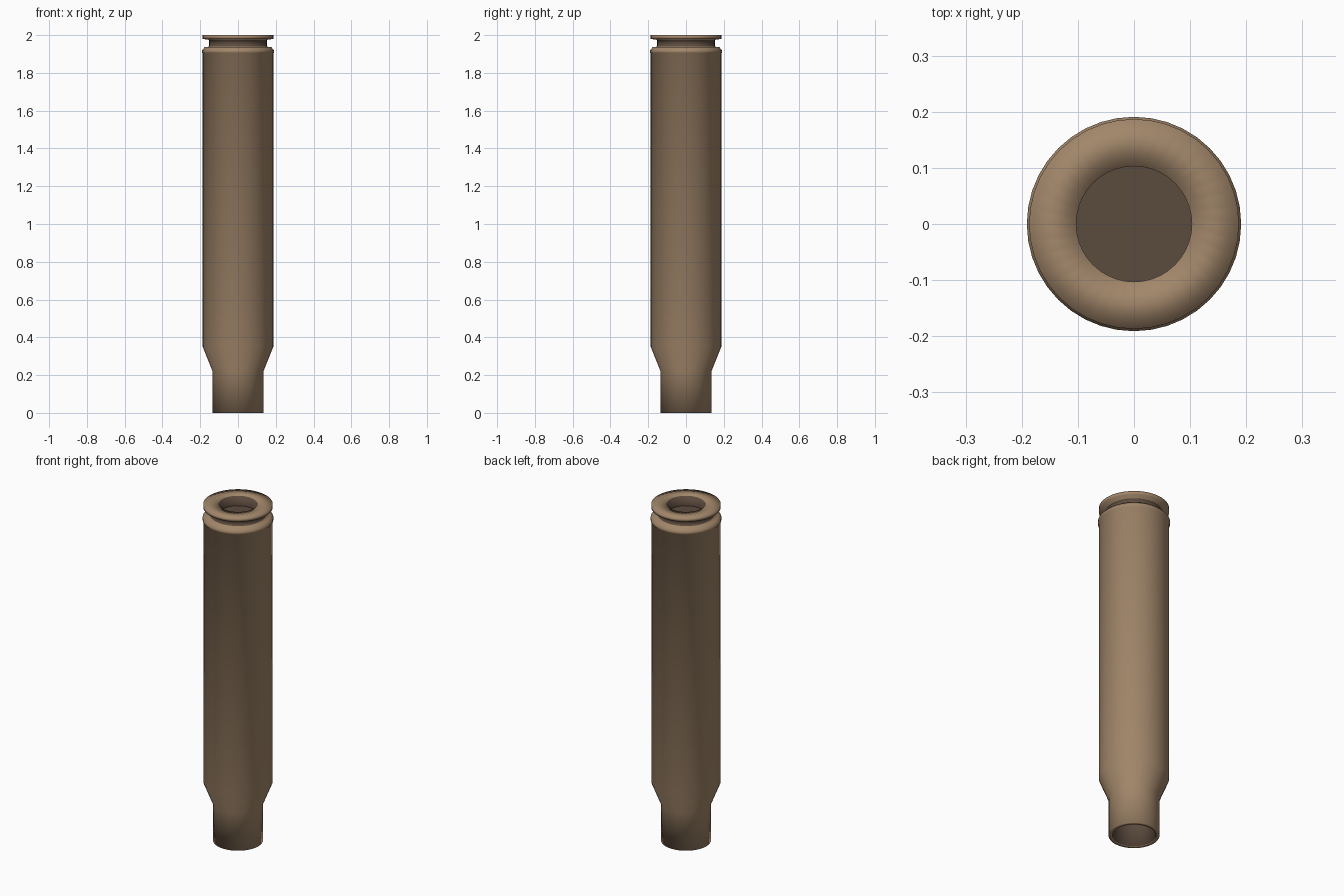
import bpy, bmesh, math

if "Cube" in bpy.data.objects:
    bpy.data.objects.remove(bpy.data.objects["Cube"])

SIDES = 40


def material(name, color):
    m = bpy.data.materials.new(name)
    m.diffuse_color = (*color, 1)
    m.use_nodes = True
    m.node_tree.nodes["Principled BSDF"].inputs["Base Color"].default_value = m.diffuse_color
    return m


brass = material("dull brass", (0.36, 0.24, 0.145))
dark = material("dark brown", (0.105, 0.07, 0.047))


def finish(bm, name):
    mesh = bpy.data.meshes.new(name)
    bm.to_mesh(mesh)
    bm.free()
    mesh.materials.append(brass)
    mesh.materials.append(dark)
    for p in mesh.polygons:
        p.use_smooth = True
    obj = bpy.data.objects.new(name, mesh)
    bpy.context.collection.objects.link(obj)
    return obj


def lathe(name, profile, dark_bands):
    """Spin (radius, z) points around z; listed bands get the dark colour."""
    bm = bmesh.new()
    rings = []
    for r, z in profile:
        rings.append([bm.verts.new((r * math.cos(2 * math.pi * i / SIDES),
                                    r * math.sin(2 * math.pi * i / SIDES), z))
                      for i in range(SIDES)])
    for n, (a, b) in enumerate(zip(rings, rings[1:])):
        for i in range(SIDES):
            j = (i + 1) % SIDES
            f = bm.faces.new((a[i], a[j], b[j], b[i]))
            f.material_index = int(n in dark_bands)
    return finish(bm, name)


def disc(name, radius, z, up):
    """Flat round dark plate."""
    bm = bmesh.new()
    bmesh.ops.create_circle(bm, cap_ends=True, segments=SIDES, radius=radius)
    for v in bm.verts:
        v.co.z = z
    bm.normal_update()
    for f in bm.faces:
        f.material_index = 1
        if (f.normal.z > 0) != up:
            f.normal_flip()
    return finish(bm, name)


# Casing: cavity, mouth, neck, shoulder, body, lip, groove, rim, pocket
lathe("casing", [
    (0.165, 1.85), (0.165, 0.36), (0.115, 0.23), (0.115, 0.0),
    (0.135, 0.0), (0.135, 0.22), (0.187, 0.35), (0.187, 1.903),
    (0.191, 1.906), (0.191, 1.92), (0.175, 1.937), (0.153, 1.939),
    (0.153, 1.975), (0.187, 1.98), (0.187, 2.0),
    (0.103, 2.0), (0.103, 1.94),
], dark_bands={0, 1, 2, 11, 15})

# Pocket floor and closed end of the cavity
disc("pocket_floor", 0.103, 1.94, True)
disc("cavity_end", 0.165, 1.85, False)
